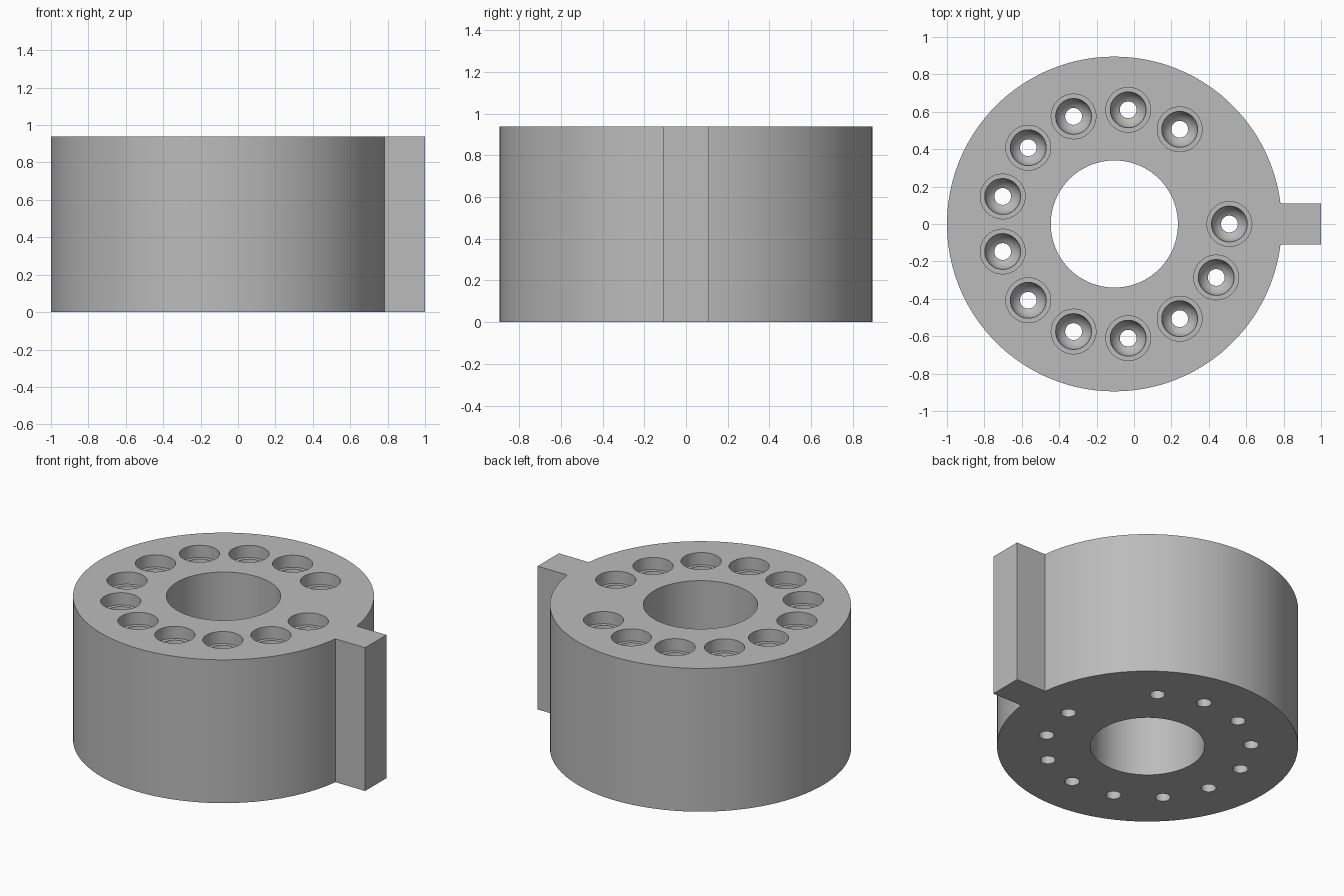
import bpy
import bmesh
from math import sin, cos, asin, pi, radians, tau
from mathutils import Vector

CENTER_X = -0.105
RADIUS, HEIGHT = 0.895, 0.94
BORE_RADIUS = 0.34
TAB_HALF, TAB_END = 0.11, 1.0
POSITIONS, PITCH_RADIUS = 13, 0.615
RIM_RADIUS, RIM_DEPTH = 0.12, 0.08
BOWL_RADIUS, DRILL_RADIUS = 0.096, 0.045
OVERSHOOT = 0.1

default = bpy.data.objects.get("Cube")
if default:
    bpy.data.objects.remove(default)

grey = bpy.data.materials.new("plain grey")
grey.use_nodes = True
colour = (0.5, 0.5, 0.5, 1)
grey.diffuse_color = colour
grey.node_tree.nodes["Principled BSDF"].inputs["Base Color"].default_value = colour


def make_object(name, bm):
    bmesh.ops.recalc_face_normals(bm, faces=bm.faces[:])
    mesh = bpy.data.meshes.new(name)
    bm.to_mesh(mesh)
    bm.free()
    mesh.materials.append(grey)
    obj = bpy.data.objects.new(name, mesh)
    bpy.context.collection.objects.link(obj)
    return obj


def add_turned(bm, x, y, profile, sides):
    """Add a closed solid turned from (radius, z) points."""
    rings = [[bm.verts.new((x + r * cos(tau * i / sides),
                            y + r * sin(tau * i / sides), z))
              for i in range(sides)] for r, z in profile]
    for low, high in zip(rings, rings[1:]):
        for i in range(sides):
            j = (i + 1) % sides
            bm.faces.new((low[i], low[j], high[j], high[i]))
    bm.faces.new(rings[0][::-1])
    bm.faces.new(rings[-1])


# Drum outline with the side tab, extruded to full height
bm = bmesh.new()
start = asin(TAB_HALF / RADIUS)
steps = 96
outline = []
for i in range(steps + 1):
    a = start + (tau - 2 * start) * i / steps
    outline.append((CENTER_X + RADIUS * cos(a), RADIUS * sin(a)))
outline += [(TAB_END, -TAB_HALF), (TAB_END, TAB_HALF)]
base = bm.faces.new([bm.verts.new((x, y, 0)) for x, y in outline])
extruded = bmesh.ops.extrude_face_region(bm, geom=[base])
top = [v for v in extruded["geom"] if isinstance(v, bmesh.types.BMVert)]
bmesh.ops.translate(bm, verts=top, vec=Vector((0, 0, HEIGHT)))
drum = make_object("drum_with_tab", bm)

# Cutter: central bore plus the ring of stepped, round-bottomed holes
bm = bmesh.new()
add_turned(bm, CENTER_X, 0, [(BORE_RADIUS, -OVERSHOOT),
                             (BORE_RADIUS, HEIGHT + OVERSHOOT)], 72)
ledge = HEIGHT - RIM_DEPTH
profile = [(DRILL_RADIUS, -OVERSHOOT)]
low_angle = asin(DRILL_RADIUS / BOWL_RADIUS)
for i in range(7):
    a = low_angle + (pi / 2 - low_angle) * i / 6
    profile.append((BOWL_RADIUS * sin(a), ledge - BOWL_RADIUS * cos(a)))
profile += [(RIM_RADIUS, ledge), (RIM_RADIUS, HEIGHT + OVERSHOOT)]
for k in range(POSITIONS):
    if k == 1:  # one position is left solid
        continue
    a = tau * k / POSITIONS
    add_turned(bm, CENTER_X + PITCH_RADIUS * cos(a), PITCH_RADIUS * sin(a),
               profile, 32)
cutter = make_object("hole_cutter", bm)
cutter.hide_render = True

# Cut the holes and keep the finished solid
cut = drum.modifiers.new("holes", 'BOOLEAN')
cut.operation = 'DIFFERENCE'
cut.solver = 'EXACT'
cut.object = cutter
bpy.ops.object.select_all(action='DESELECT')
drum.select_set(True)
bpy.context.view_layer.objects.active = drum
bpy.ops.object.modifier_apply(modifier=cut.name)
bpy.data.objects.remove(cutter)
bpy.ops.object.shade_smooth_by_angle(angle=radians(30))
